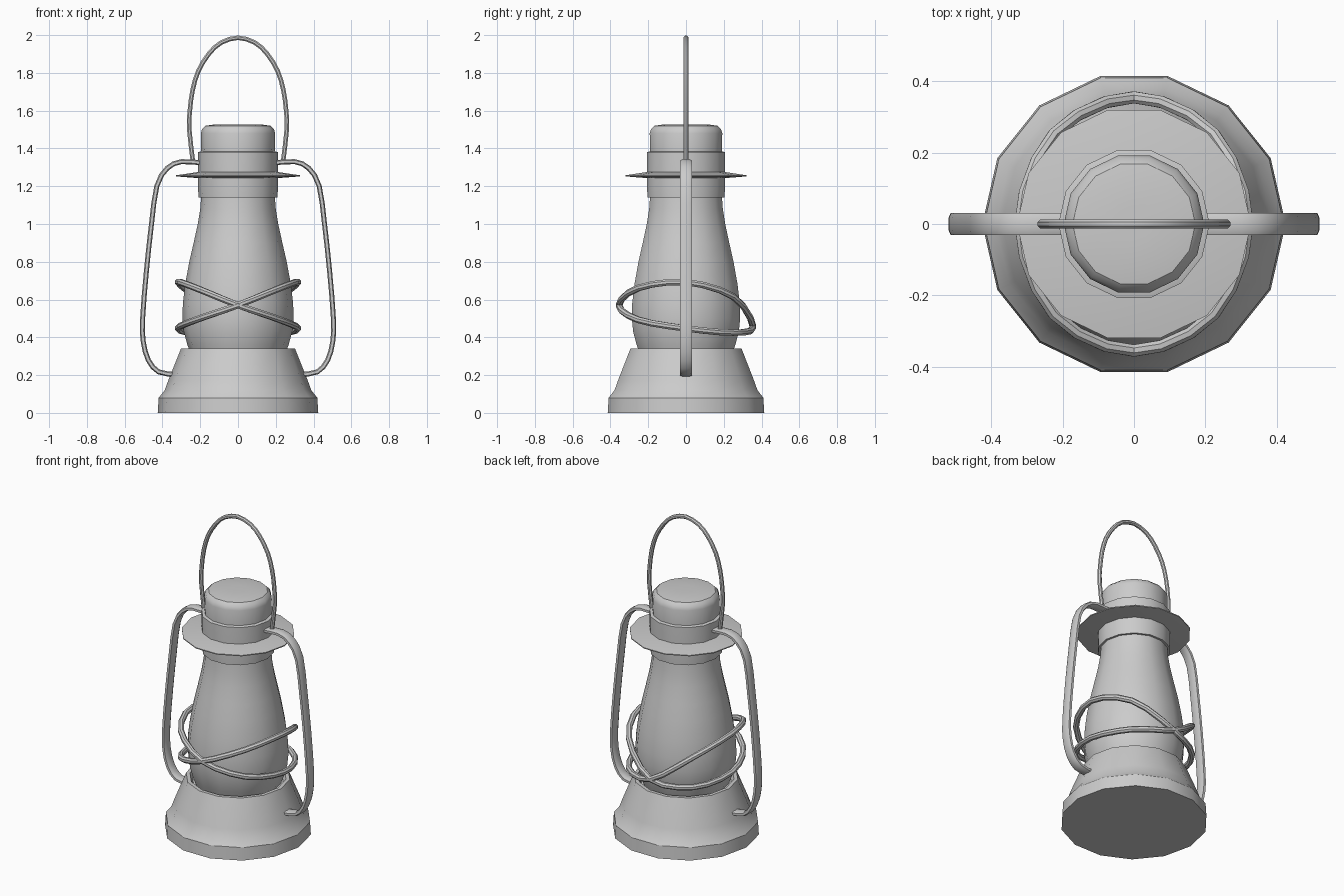
import bpy, math
from mathutils import Vector

if "Cube" in bpy.data.objects:
    bpy.data.objects.remove(bpy.data.objects["Cube"])

SIDES = 14


def finish(name, verts, faces):
    me = bpy.data.meshes.new(name)
    me.from_pydata(verts, [], faces)
    ob = bpy.data.objects.new(name, me)
    bpy.context.collection.objects.link(ob)
    bpy.ops.object.select_all(action='DESELECT')
    bpy.context.view_layer.objects.active = ob
    ob.select_set(True)
    bpy.ops.object.mode_set(mode='EDIT')
    bpy.ops.mesh.select_all(action='SELECT')
    bpy.ops.mesh.normals_make_consistent(inside=False)
    bpy.ops.object.mode_set(mode='OBJECT')
    bpy.ops.object.shade_smooth_by_angle(angle=math.radians(30))
    return ob


def skin(rings, n, closed):
    """Quads between successive rings of n vertices, capped when open."""
    m = len(rings)
    verts = [v for r in rings for v in r]
    faces = [(i * n + j, i * n + (j + 1) % n,
              (i + 1) % m * n + (j + 1) % n, (i + 1) % m * n + j)
             for i in range(m if closed else m - 1) for j in range(n)]
    if not closed:
        faces += [tuple(range(n))[::-1], tuple(range((m - 1) * n, m * n))]
    return verts, faces


def lathe(name, profile):
    rings = [[(r * math.cos(2 * math.pi * j / SIDES),
               r * math.sin(2 * math.pi * j / SIDES), z) for j in range(SIDES)]
             for r, z in profile]
    return finish(name, *skin(rings, SIDES, False))


def smooth_path(pts, closed, steps):
    """Catmull-Rom interpolation."""
    p = [Vector(q) for q in pts]
    n = len(p)
    get = (lambda i: p[i % n]) if closed else (lambda i: p[max(0, min(n - 1, i))])
    out = []
    for i in range(n if closed else n - 1):
        a, b, c, d = (get(i + k) for k in (-1, 0, 1, 2))
        for s in range(steps):
            t = s / steps
            out.append(0.5 * (2 * b + (c - a) * t + (2 * a - 5 * b + 4 * c - d) * t * t
                              + (3 * b - a - 3 * c + d) * t ** 3))
    if not closed:
        out.append(p[-1])
    return out


def sweep(name, pts, thick, wide, ref, closed=False, steps=2, n=8, power=1.0):
    """Tube with half sizes thick (in the bend plane) and wide (along ref)."""
    path = smooth_path(pts, closed, steps)
    m = len(path)
    rings = []
    for i, p in enumerate(path):
        if closed:
            t = path[(i + 1) % m] - path[i - 1]
        else:
            t = path[min(i + 1, m - 1)] - path[max(i - 1, 0)]
        u = t.cross(Vector(ref)).normalized()
        w = u.cross(t).normalized()
        ring = []
        for j in range(n):
            ang = 2 * math.pi * (j + 0.5) / n
            c, s = math.cos(ang), math.sin(ang)
            ring.append(p + u * thick * math.copysign(abs(c) ** power, c)
                        + w * wide * math.copysign(abs(s) ** power, s))
        rings.append(ring)
    return finish(name, *skin(rings, n, closed))


# Flared base with a recessed seat for the glass
lathe("base", [(.425, 0), (.42, .08), (.388, .12), (.37, .17), (.302, .34),
               (.28, .34), (.265, .31)])

# Bulbous glass chimney
lathe("glass_chimney", [(.245, .30), (.268, .36), (.287, .43), (.294, .5),
                        (.292, .58), (.28, .68), (.258, .8), (.235, .9),
                        (.213, 1.0), (.2, 1.08), (.194, 1.16)])

# Collar, wide brim and domed cap
lathe("collar", [(.19, 1.14), (.209, 1.14), (.212, 1.2), (.212, 1.38), (.195, 1.385)])
lathe("brim", [(.2, 1.242), (.328, 1.252), (.328, 1.258), (.2, 1.277)])
lathe("cap", [(.195, 1.37), (.197, 1.48), (.19, 1.503), (.172, 1.52),
              (.13, 1.526), (.05, 1.528)])

# Flat side frames
frame = [(.19, 1.323), (.3, 1.33), (.375, 1.295), (.43, 1.2), (.458, 1.0),
         (.485, .75), (.505, .5), (.502, .38), (.475, .28), (.42, .217), (.33, .203)]
for side, label in ((-1, "left"), (1, "right")):
    sweep(label + "_side_frame", [(side * x, 0, z) for x, z in frame],
          .014, .033, (0, 1, 0), power=.7)

# Carrying handle
half = [(.238, 1.325), (.258, 1.5), (.255, 1.6), (.24, 1.71), (.21, 1.81),
        (.155, 1.9), (.09, 1.96)]
arch = [(-x, 0, z) for x, z in half] + [(0, 0, 1.986)] + [(x, 0, z) for x, z in half[::-1]]
sweep("carrying_handle", arch, .013, .013, (0, 1, 0))

# Two crossed guard wires, heights given every 45 degrees from the front
heights = [.57, .662, .692, .615, .455, .425, .447, .492]
for side, label in ((1, "right"), (-1, "left")):
    pts = []
    for k, z in enumerate(heights):
        a = k * math.pi / 4
        pts.append((side * .318 * math.sin(a), -.355 * math.cos(a), z))
    sweep("guard_wire_high_" + label, pts, .018, .018, (0, 0, 1), closed=True, steps=3)
